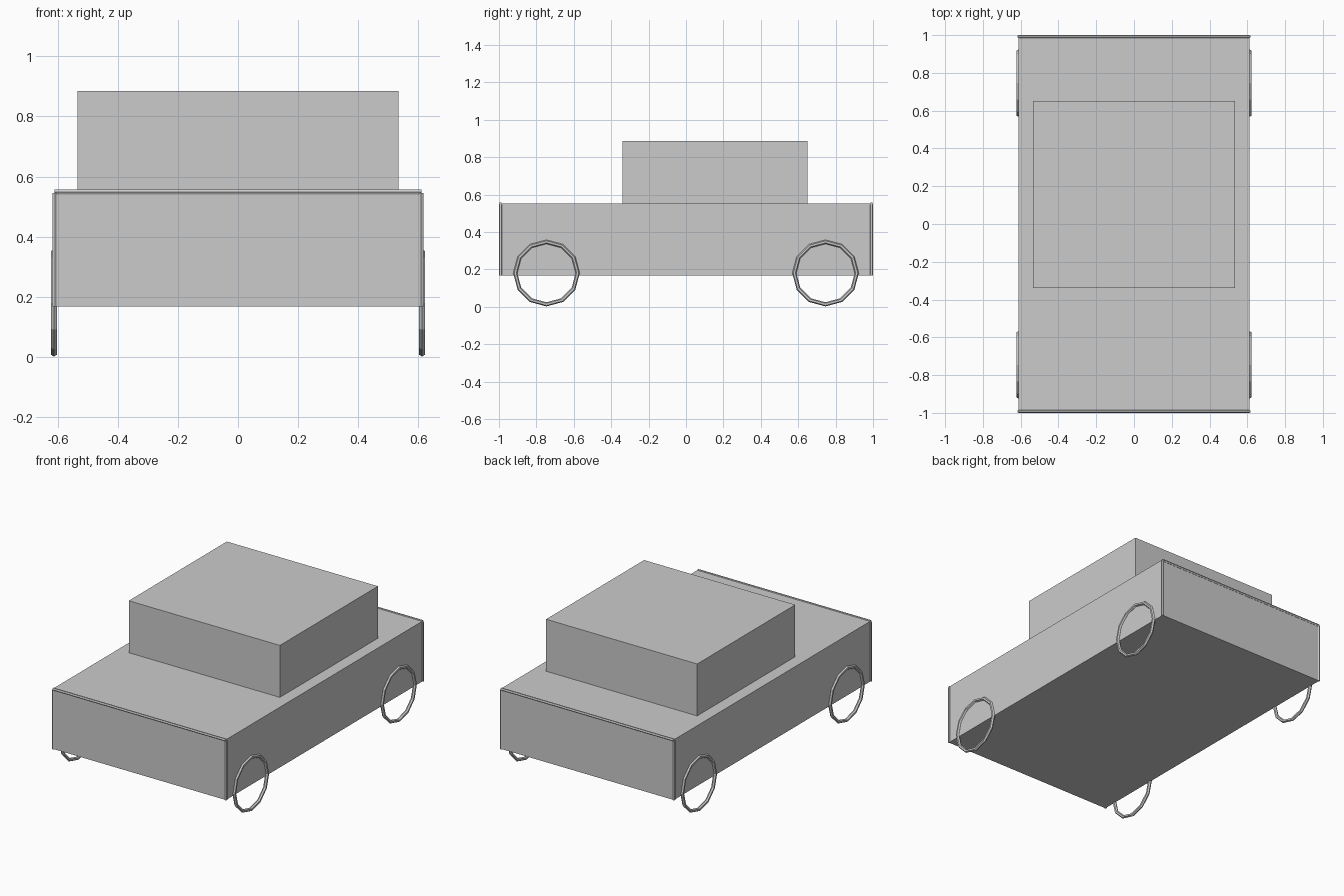
import bpy
import math

if "Cube" in bpy.data.objects:
    bpy.data.objects.remove(bpy.data.objects["Cube"])


def box(name, x, y, z):
    """Box from (min, max) pairs on each axis."""
    c = [(a + b) / 2 for a, b in (x, y, z)]
    bpy.ops.mesh.primitive_cube_add(size=1, location=c)
    ob = bpy.context.object
    ob.name = name
    ob.scale = [b - a for a, b in (x, y, z)]
    return ob


def bar(name, centre, length, rotation=(0, 0, 0)):
    """Thin six-sided rod."""
    bpy.ops.mesh.primitive_cylinder_add(vertices=6, radius=0.009, depth=length,
                                        location=centre, rotation=rotation)
    bpy.context.object.name = name


# Body and cabin
box("body", (-0.611, 0.611), (-0.995, 0.995), (0.168, 0.553))
box("cabin", (-0.534, 0.534), (-0.34, 0.65), (0.553, 0.885))

for end, sy in (("front", -1), ("rear", 1)):
    # Trim rods along the top and side edges of each end
    bar(end + "_top_trim", (0, sy * 0.992, 0.549), 1.222, (0, math.pi / 2, 0))
    for side, sx in (("left", -1), ("right", 1)):
        bar(f"{end}_{side}_trim", (sx * 0.609, sy * 0.992, 0.357), 0.378)
        # Wheel rings
        bpy.ops.mesh.primitive_torus_add(
            major_segments=12, minor_segments=6,
            major_radius=0.167, minor_radius=0.011,
            location=(sx * 0.612, sy * 0.746, 0.18),
            rotation=(0, math.pi / 2, 0))
        bpy.context.object.name = f"{end}_{side}_wheel"
